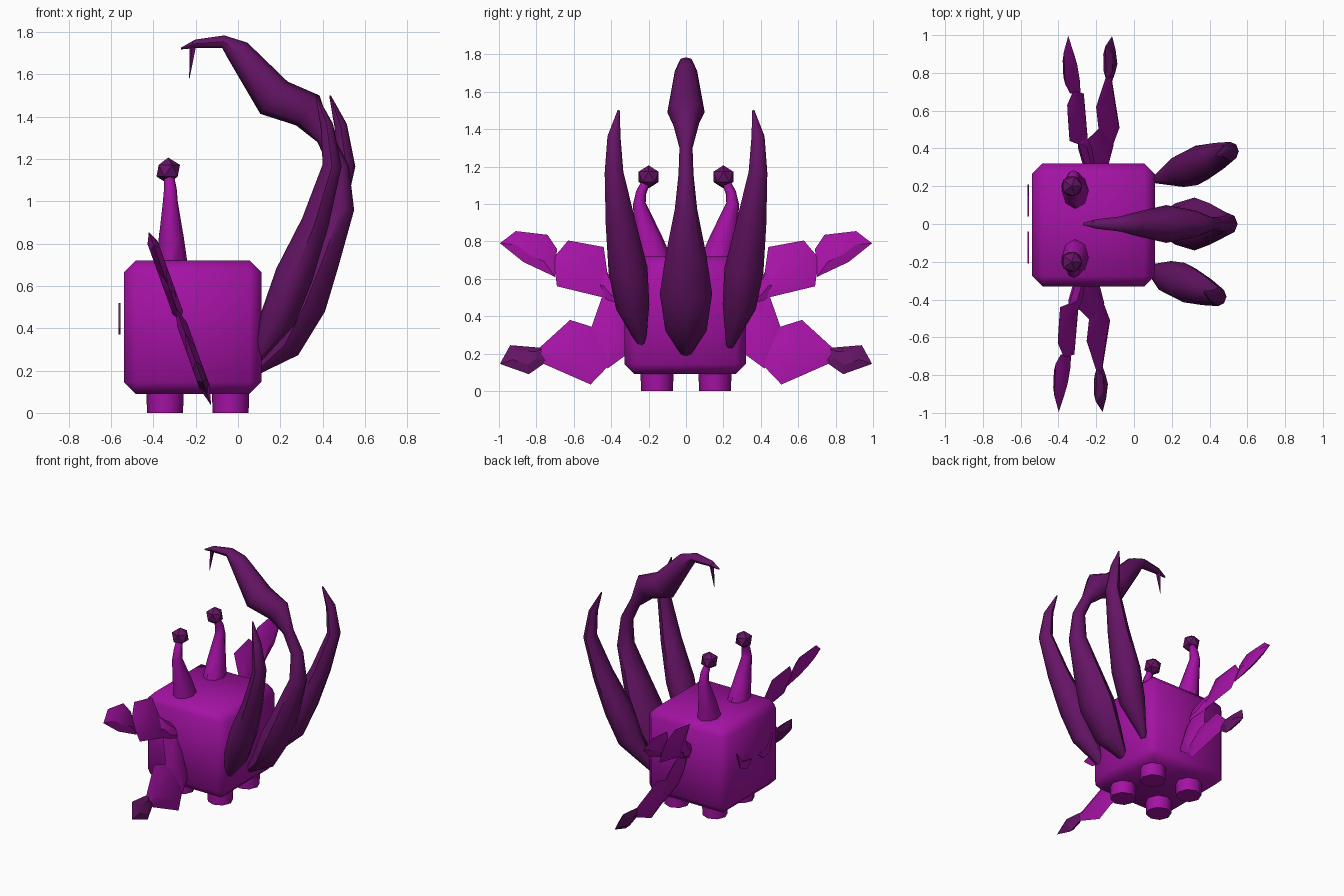
import bpy, bmesh, math
from mathutils import Vector

cube = bpy.data.objects.get("Cube")
if cube:
    bpy.data.objects.remove(cube, do_unlink=True)


def material(name, color):
    m = bpy.data.materials.new(name)
    m.use_nodes = True
    m.diffuse_color = color
    m.node_tree.nodes["Principled BSDF"].inputs["Base Color"].default_value = color
    return m


BRIGHT = material("bright purple", (0.37, 0.006, 0.37, 1))
DARK = material("dark purple", (0.13, 0.007, 0.13, 1))


def finish(name, bm, mat, angle=50):
    bmesh.ops.recalc_face_normals(bm, faces=bm.faces)
    me = bpy.data.meshes.new(name)
    bm.to_mesh(me)
    bm.free()
    me.materials.append(mat)
    ob = bpy.data.objects.new(name, me)
    bpy.context.collection.objects.link(ob)
    bpy.ops.object.select_all(action='DESELECT')
    ob.select_set(True)
    bpy.context.view_layer.objects.active = ob
    bpy.ops.object.shade_smooth_by_angle(angle=math.radians(angle))
    return ob


def loft(name, sections, mat, sides=8):
    """Skin rings along a path; each section is x, y, z, depth radius, y radius."""
    bm = bmesh.new()
    pts = [Vector(s[:3]) for s in sections]
    rings = []
    for i, s in enumerate(sections):
        t = pts[min(i + 1, len(pts) - 1)] - pts[max(i - 1, 0)]
        n = Vector((t.z, 0, -t.x)).normalized()
        w = t.cross(n).normalized()
        ring = []
        for k in range(sides):
            a = 2 * math.pi * k / sides
            ring.append(bm.verts.new(pts[i] + n * s[3] * math.cos(a) + w * s[4] * math.sin(a)))
        rings.append(ring)
    for a, b in zip(rings, rings[1:]):
        for k in range(sides):
            j = (k + 1) % sides
            bm.faces.new((a[k], a[j], b[j], b[k]))
    bm.faces.new(rings[0])
    bm.faces.new(rings[-1])
    return finish(name, bm, mat)


def arm_plate(name, outline, side, mat, thick=0.025):
    """Faceted blade in the slanted arm plane, from a y, z outline."""
    bm = bmesh.new()
    shift = 0.05 if side > 0 else 0
    normal = Vector((1, 0, 0.36)).normalized()
    rim = [Vector((-0.42 + shift + 0.36 * (0.85 - z), side * y, z)) for y, z in outline]
    mid = sum(rim, Vector()) / len(rim)
    edge = [bm.verts.new(p) for p in rim]
    count = len(edge)
    for s in (1, -1):
        inner = [bm.verts.new(mid.lerp(p, 0.5) + normal * thick * s) for p in rim]
        bm.faces.new(inner)
        for k in range(count):
            j = (k + 1) % count
            bm.faces.new((edge[k], edge[j], inner[j], inner[k]))
    return finish(name, bm, mat, 25)


# Chamfered box body
bm = bmesh.new()
bmesh.ops.create_cube(bm, size=1)
for v in bm.verts:
    v.co = Vector((v.co.x * 0.65 - 0.215, v.co.y * 0.65 - 0.005, v.co.z * 0.63 + 0.405))
bmesh.ops.bevel(bm, geom=bm.edges[:], offset=0.055, segments=1, affect='EDGES')
finish("body", bm, BRIGHT, 60)

# Four stubby feet
for x, end in ((-0.345, "front"), (-0.035, "rear")):
    for y, flank in ((-0.155, "right"), (0.155, "left")):
        bm = bmesh.new()
        bmesh.ops.create_cone(bm, cap_ends=True, segments=8, radius1=0.085,
                              radius2=0.09, depth=0.14)
        bmesh.ops.translate(bm, verts=bm.verts, vec=(x, y, 0.07))
        finish(f"{end}_{flank}_foot", bm, BRIGHT)

# Horns with knobs, eyes
for s, flank in ((-1, "right"), (1, "left")):
    loft(f"{flank}_horn", [
        (-0.31, s * 0.17, 0.68, 0.075, 0.1),
        (-0.315, s * 0.2, 0.82, 0.06, 0.07),
        (-0.32, s * 0.25, 1.0, 0.035, 0.035),
        (-0.32, s * 0.24, 1.06, 0.03, 0.028),
        (-0.33, s * 0.2, 1.15, 0.02, 0.02)], BRIGHT)
    bm = bmesh.new()
    bmesh.ops.create_icosphere(bm, subdivisions=1, radius=0.062)
    bmesh.ops.translate(bm, verts=bm.verts, vec=(-0.33, s * 0.2, 1.145))
    finish(f"{flank}_horn_knob", bm, DARK, 20)

    bm = bmesh.new()
    shape = [(0.21, 0.52), (0.15, 0.44), (0.04, 0.42), (0.1, 0.37), (0.17, 0.4)]
    layers = [[bm.verts.new((x, s * y, z)) for y, z in shape] for x in (-0.556, -0.565)]
    for layer in layers:
        bm.faces.new(layer)
    for k in range(5):
        j = (k + 1) % 5
        bm.faces.new((layers[0][k], layers[0][j], layers[1][j], layers[1][k]))
    finish(f"{flank}_eye", bm, BRIGHT, 20)

# Two pairs of bladed arms
ARM_PARTS = {
    "upper_shoulder": [(0.28, 0.42), (0.28, 0.52), (0.43, 0.64), (0.5, 0.58), (0.42, 0.48)],
    "upper_forearm": [(0.4, 0.49), (0.44, 0.77), (0.63, 0.805), (0.71, 0.71), (0.69, 0.56)],
    "upper_hand": [(0.7, 0.61), (0.69, 0.76), (0.74, 0.835), (0.91, 0.855), (0.995, 0.79),
                   (0.87, 0.69)],
    "lower_shoulder": [(0.29, 0.4), (0.32, 0.5), (0.45, 0.5), (0.52, 0.3), (0.42, 0.12),
                       (0.31, 0.2)],
    "lower_forearm": [(0.4, 0.15), (0.46, 0.33), (0.62, 0.38), (0.84, 0.18), (0.51, 0.035)],
    "lower_hand": [(0.74, 0.16), (0.76, 0.23), (0.94, 0.245), (0.995, 0.145), (0.84, 0.09)],
}
for part, outline in ARM_PARTS.items():
    for s, flank in ((-1, "right"), (1, "left")):
        arm_plate(f"{flank}_{part}", outline, s, DARK if part == "lower_hand" else BRIGHT)

# Curled middle tail with a hooked end
loft("middle_tail", [
    (0.09, 0, 0.2, 0.02, 0.03),
    (0.22, 0, 0.32, 0.08, 0.11),
    (0.32, 0, 0.52, 0.1, 0.14),
    (0.4, 0, 0.72, 0.08, 0.11),
    (0.49, 0, 0.97, 0.06, 0.06),
    (0.48, 0, 1.16, 0.045, 0.04),
    (0.41, 0, 1.3, 0.04, 0.035),
    (0.33, 0, 1.43, 0.09, 0.07),
    (0.17, 0, 1.49, 0.1, 0.1),
    (0, 0, 1.71, 0.06, 0.06),
    (-0.07, 0, 1.755, 0.03, 0.04),
    (-0.2, 0, 1.745, 0.02, 0.025),
    (-0.27, 0, 1.722, 0.004, 0.006)], DARK)
loft("tail_hook", [(-0.21, 0, 1.75, 0.018, 0.02), (-0.23, 0, 1.58, 0.001, 0.001)], DARK, 5)

# Side tails
for s, shift, flank in ((-1, 0, "right"), (1, 0.065, "left")):
    loft(f"{flank}_tail", [
        (0.08 + shift / 2, s * 0.235, 0.24, 0.02, 0.02),
        (0.19 + shift, s * 0.285, 0.45, 0.085, 0.09),
        (0.265 + shift, s * 0.31, 0.65, 0.09, 0.105),
        (0.365 + shift, s * 0.35, 0.9, 0.065, 0.08),
        (0.445 + shift, s * 0.385, 1.17, 0.045, 0.05),
        (0.42 + shift, s * 0.385, 1.36, 0.03, 0.035),
        (0.37 + shift, s * 0.36, 1.5, 0.004, 0.006)], DARK)
